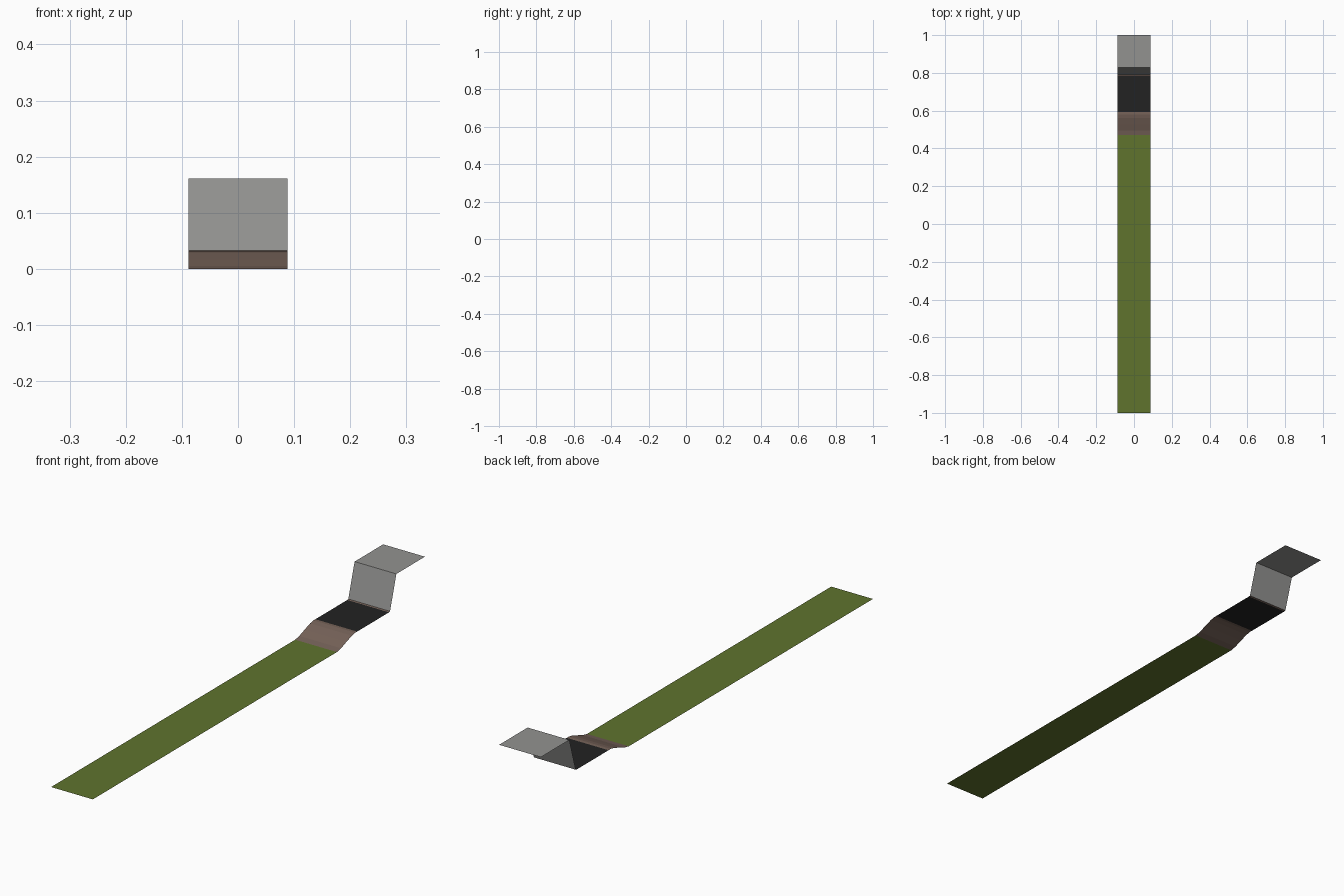
import bpy

if "Cube" in bpy.data.objects:
    bpy.data.objects.remove(bpy.data.objects["Cube"])

HALF = 0.088  # half width of the strip


def material(name, rgb):
    m = bpy.data.materials.new(name)
    m.diffuse_color = (*rgb, 1)
    m.use_nodes = True
    m.node_tree.nodes["Principled BSDF"].inputs["Base Color"].default_value = m.diffuse_color
    return m


def sheet(name, profile, mat, smooth=False):
    """Open surface: sweep a (y, z) profile across the width."""
    verts = [(x, y, z) for y, z in profile for x in (-HALF, HALF)]
    faces = [(2 * i, 2 * i + 1, 2 * i + 3, 2 * i + 2) for i in range(len(profile) - 1)]
    me = bpy.data.meshes.new(name)
    me.from_pydata(verts, [], faces)
    me.materials.append(mat)
    for p in me.polygons:
        p.use_smooth = smooth
    ob = bpy.data.objects.new(name, me)
    bpy.context.collection.objects.link(ob)
    return ob


grass = material("grass green", (0.115, 0.175, 0.027))
earth = material("earth brown", (0.18, 0.122, 0.098))
asphalt = material("asphalt black", (0.0165, 0.0165, 0.0165))
concrete = material("concrete grey", (0.29, 0.288, 0.28))

# Flat lawn
sheet("lawn", [(-1.0, 0.0), (0.47, 0.0)], grass)
# S-curved earth bank rising to the road
sheet("earth_bank", [(0.47, 0.0), (0.495, 0.005), (0.528, 0.017),
                     (0.56, 0.028), (0.58, 0.032), (0.592, 0.0315)], earth)
# Flat road surface
sheet("road", [(0.592, 0.0315), (0.784, 0.0315)], asphalt)
# Thin earth lip at the foot of the wall
sheet("wall_foot", [(0.784, 0.0315), (0.79, 0.033)], earth)
# Leaning wall and the flat ledge on top of it
sheet("wall", [(0.79, 0.033), (0.828, 0.161)], concrete)
sheet("ledge", [(0.828, 0.161), (1.0, 0.161)], concrete)
